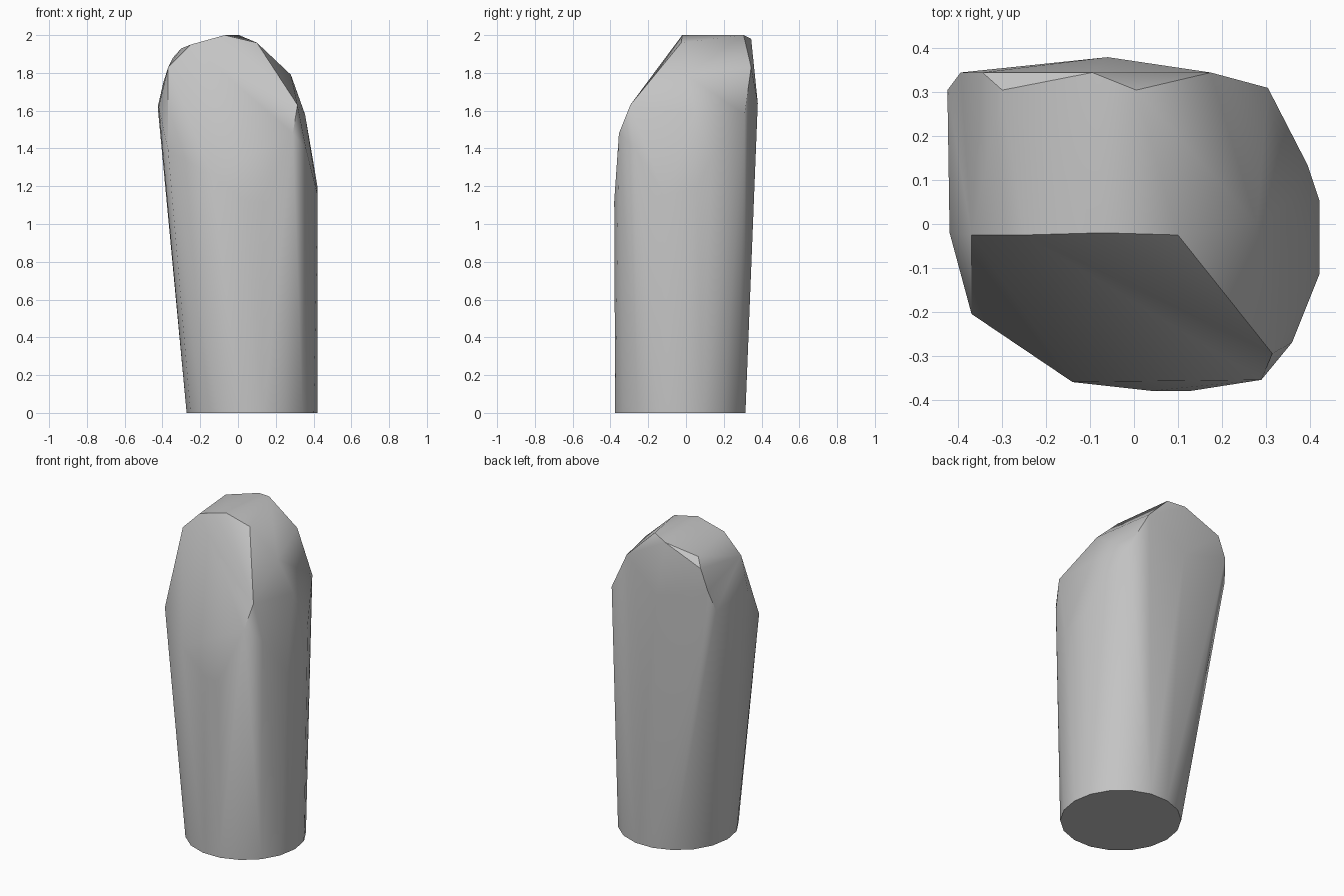
import bpy, bmesh, math

cube = bpy.data.objects.get("Cube")
if cube:
    bpy.data.objects.remove(cube, do_unlink=True)

grey = bpy.data.materials.new("plain_grey")
grey.use_nodes = True
colour = (0.55, 0.55, 0.55, 1)
grey.diffuse_color = colour
grey.node_tree.nodes["Principled BSDF"].inputs["Base Color"].default_value = colour

# Round foot of the block
SIDES = 18
foot = [(0.075 + 0.347 * math.cos(math.tau * i / SIDES),
         -0.03 + 0.35 * math.sin(math.tau * i / SIDES), 0) for i in range(SIDES)]

# Sloped front cut
front_cut = [(-0.37, -0.025, 1.83), (-0.25, -0.025, 1.95), (-0.07, -0.02, 2),
             (0.10, -0.025, 1.96), (0.315, -0.295, 1.63), (0.29, -0.355, 1.48),
             (-0.14, -0.36, 1.26), (-0.37, -0.205, 1.39)]

# Crown and back rim
crown = [(0.005, 0.305, 2), (-0.095, 0.345, 1.98), (-0.30, 0.305, 1.93),
         (-0.345, 0.345, 1.88), (-0.395, 0.345, 1.75), (-0.425, 0.305, 1.62),
         (-0.42, -0.02, 1.62), (-0.06, 0.38, 1.64), (0.175, 0.345, 1.83),
         (0.305, 0.31, 1.58), (0.28, 0, 1.79)]

# Tops of the upright side and front walls
shoulder = [(0.355, 0.05, 1.58), (0.395, 0.135, 1.35), (0.422, 0.055, 1.19),
            (0.422, -0.115, 1.15), (0.36, -0.27, 1.40),
            (0.04, -0.38, 1.12), (0.13, -0.38, 1.12)]

# Chiselled block wrapped around all the corners
bm = bmesh.new()
for p in foot + front_cut + crown + shoulder:
    bm.verts.new(p)
result = bmesh.ops.convex_hull(bm, input=bm.verts)
inside = [v for v in bm.verts if not v.link_faces]
bmesh.ops.delete(bm, geom=inside, context="VERTS")
bmesh.ops.dissolve_limit(bm, angle_limit=math.radians(1),
                         verts=bm.verts, edges=bm.edges)
bmesh.ops.recalc_face_normals(bm, faces=bm.faces)

mesh = bpy.data.meshes.new("chiselled_block")
bm.to_mesh(mesh)
bm.free()
mesh.materials.append(grey)
block = bpy.data.objects.new("chiselled_block", mesh)
bpy.context.scene.collection.objects.link(block)
bpy.ops.object.select_all(action="DESELECT")
block.select_set(True)
bpy.context.view_layer.objects.active = block
bpy.ops.object.shade_smooth_by_angle(angle=math.radians(32))
